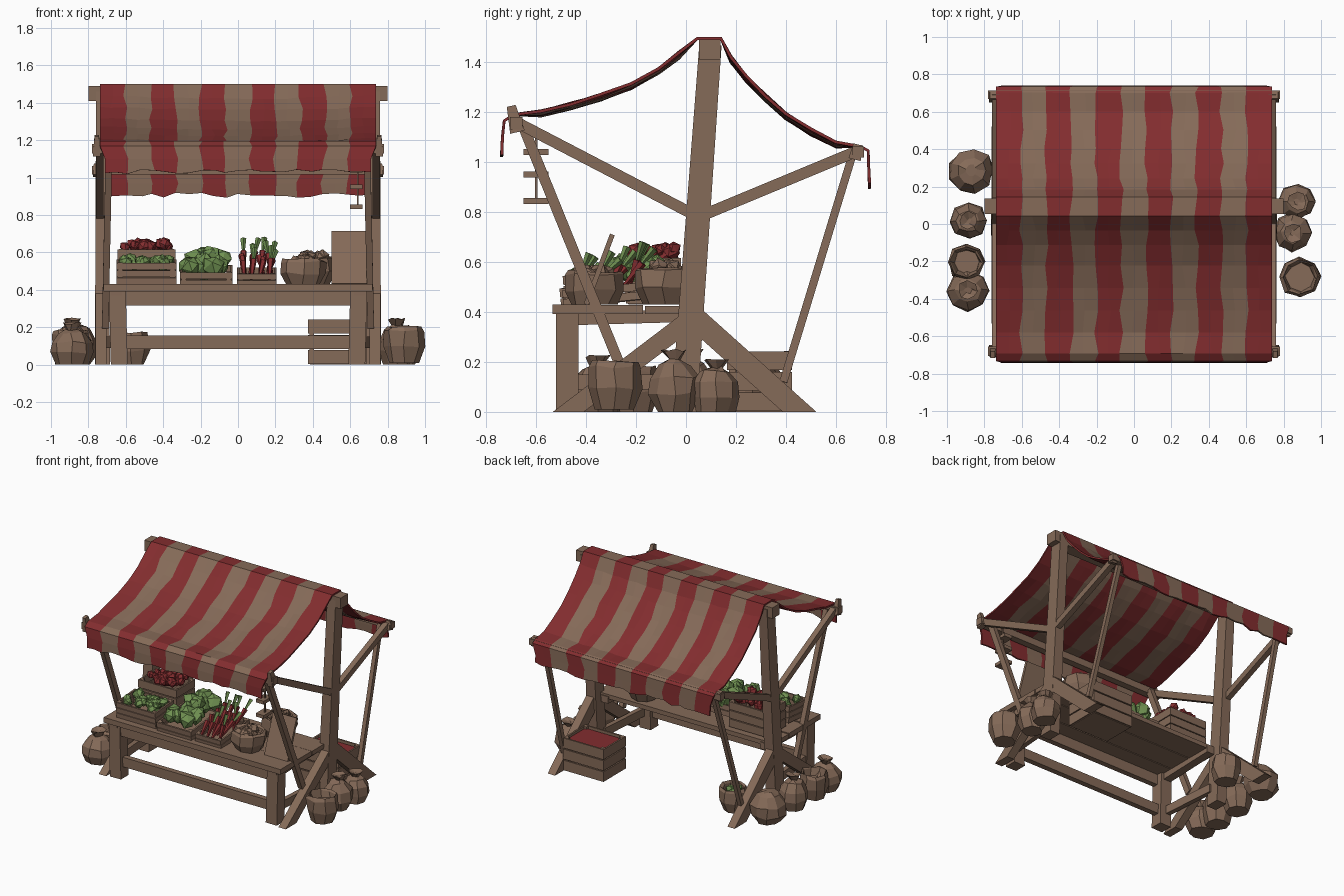
import bpy, bmesh, math, random
from mathutils import Vector, Matrix

if "Cube" in bpy.data.objects:
    bpy.data.objects.remove(bpy.data.objects["Cube"])
random.seed(4)


def material(name, rgb):
    m = bpy.data.materials.new(name)
    m.diffuse_color = (*rgb, 1)
    m.use_nodes = True
    m.node_tree.nodes["Principled BSDF"].inputs["Base Color"].default_value = m.diffuse_color
    return m


BROWN = material("brown", (0.235, 0.145, 0.098))
RED = material("red", (0.225, 0.026, 0.028))
GREEN = material("green", (0.165, 0.29, 0.085))


def finish(name, bm, *mats):
    bmesh.ops.recalc_face_normals(bm, faces=bm.faces)
    me = bpy.data.meshes.new(name)
    bm.to_mesh(me)
    bm.free()
    for m in mats:
        me.materials.append(m)
    ob = bpy.data.objects.new(name, me)
    bpy.context.collection.objects.link(ob)
    return ob


def add_box(bm, c, size, rot=Matrix.Identity(4)):
    bmesh.ops.create_cube(bm, size=1, matrix=Matrix.Translation(c) @ rot @ Matrix.Diagonal((*size, 1)))


def box(name, lo, hi, mat=BROWN):
    bm = bmesh.new()
    lo, hi = Vector(lo), Vector(hi)
    add_box(bm, (lo + hi) / 2, hi - lo)
    return finish(name, bm, mat)


def beam(name, a, b, w, h, taper=1.0):
    """Squared timber from a to b, sawn off at the ground; w is the width along x (or y for lengthwise beams)."""
    a, b = Vector(a), Vector(b)
    d = (b - a).normalized()
    s = Vector((0, 1, 0)) if abs(d.x) > 0.9 else Vector((1, 0, 0))
    s = (s - d * s.dot(d)).normalized()
    t = d.cross(s)
    bm = bmesh.new()
    rings = [[bm.verts.new(p + s * i * w * k / 2 + t * j * h * k / 2)
              for i, j in ((-1, -1), (1, -1), (1, 1), (-1, 1))] for p, k in ((a, 1), (b, taper))]
    for r in rings:
        bm.faces.new(r)
    for i in range(4):
        bm.faces.new((rings[0][i], rings[0][i - 1], rings[1][i - 1], rings[1][i]))
    if min(v.co.z for v in bm.verts) < -1e-4:
        cut = bmesh.ops.bisect_plane(bm, geom=bm.verts[:] + bm.edges[:] + bm.faces[:], plane_co=(0, 0, 0),
                                     plane_no=(0, 0, -1), clear_outer=True)
        bmesh.ops.holes_fill(bm, edges=[e for e in bm.edges if e.is_boundary])
    return finish(name, bm, BROWN)


def lathe(name, c, profile, n=8, jit=0.008):
    """Lumpy low-poly turned shape from (radius, height) pairs."""
    bm = bmesh.new()
    rings = []
    for r, z in profile:
        rings.append([bm.verts.new((c[0] + r * math.cos(2 * math.pi * i / n) + random.uniform(-jit, jit),
                                    c[1] + r * math.sin(2 * math.pi * i / n) + random.uniform(-jit, jit),
                                    c[2] + z + (random.uniform(-jit, jit) if z > 0 else 0))) for i in range(n)])
    for p, q in zip(rings, rings[1:]):
        for i in range(n):
            bm.faces.new((p[i - 1], p[i], q[i], q[i - 1]))
    bm.faces.new(rings[0])
    bm.faces.new(rings[-1])
    return finish(name, bm, BROWN)


def tied_sack(c, r, h):
    lathe("tied_sack", c, [(r * .75, 0), (r, h * .3), (r * .95, h * .55), (r * .6, h * .78),
                           (r * .25, h * .85), (r * .5, h), (r * .15, h * .94)])


def basket(name, c, r, h):
    lathe(name, c, [(r * .75, 0), (r, h * .45), (r, h * .9), (r * .9, h), (r * .78, h * .95), (r * .7, h * .7)])


def heap(name, lo, hi, count, r, mat):
    """Pile of faceted lumps scattered within a box."""
    bm = bmesh.new()
    for i in range(count):
        p = [random.uniform(l, h) for l, h in zip(lo, hi)]
        bmesh.ops.create_icosphere(bm, subdivisions=1, radius=r * random.uniform(.8, 1.15),
                                   matrix=Matrix.Translation(p) @ Matrix.Rotation(random.random() * 6, 4, 'X'))
    for v in bm.verts:
        v.co += Vector([random.uniform(-r, r) * .15 for _ in range(3)])
    finish(name, bm, mat)


def crate(name, c, size, rows=3, tilt=0.0):
    """Slatted open box; c is the centre of its base."""
    bm = bmesh.new()
    x, y, z = size
    add_box(bm, (0, 0, .01), (x - .02, y - .02, .02))
    for sx in (-1, 1):
        for sy in (-1, 1):
            add_box(bm, (sx * (x / 2 - .02), sy * (y / 2 - .02), z / 2), (.025, .025, z * .98))
    for k in range(rows):
        zc, hh = (k + .5) * z / rows, z / rows * .9
        for s in (-1, 1):
            add_box(bm, (0, s * (y / 2 - .006), zc), (x, .012, hh))
            add_box(bm, (s * (x / 2 - .006), 0, zc), (.012, y - .004, hh))
    bm.transform(Matrix.Translation(c) @ Matrix.Rotation(tilt, 4, 'X'))
    finish(name, bm, BROWN)


# Frame: posts, braces and thin struts on both sides
for s in (-1, 1):
    x = s * .725
    beam("main_post", (x, -.01, -.02), (x, .098, 1.47), .08, .105, .85)
    beam("front_foot_brace", (x * 1.01, .03, .38), (x * 1.01, -.51, -.03), .06, .075)
    beam("back_foot_brace", (x * 1.01, .03, .38), (x * 1.01, .51, -.05), .06, .09)
    beam("front_canopy_brace", (x * 1.02, .05, .78), (x * 1.02, -.68, 1.16), .04, .045)
    beam("back_canopy_brace", (x * 1.02, .05, .78), (x * 1.02, .70, 1.05), .04, .045)
    beam("front_strut", (s * .69, -.655, 1.15), (s * .71, -.27, .2), .035, .042)
    beam("back_strut", (s * .69, .67, 1.04), (s * .72, .39, .12), .03, .032)
    # Table legs and end rails
    beam("table_leg", (s * .635, -.475, 0), (s * .645, -.475, .40), .09, .09)
    beam("table_end_rail", (s * .65, -.52, .37), (s * .65, .02, .385), .06, .05)
    beam("table_low_end_rail", (s * .655, -.46, .12), (s * .69, -.02, .12), .035, .06)
    # Worn beam ends at the canopy corners
    beam("front_beam_end", (s * .755, -.675, 1.12), (s * .755, -.70, 1.225), .04, .06, .6)
    beam("back_beam_end", (s * .755, .675, 1.01), (s * .755, .69, 1.07), .04, .05, .8)
beam("ridge_beam", (-.80, .095, 1.45), (.80, .095, 1.45), .085, .08)
beam("front_beam", (-.78, -.68, 1.155), (.78, -.68, 1.155), .05, .05)
beam("back_beam", (-.78, .69, 1.04), (.78, .69, 1.04), .045, .045)

# Table top planks, apron and lower rail
for i in range(3):
    y = -.535 + i * .185
    box("table_plank", (-.72, y, .392), (.72, y + .178, .43 - .003 * i))
box("table_apron", (-.62, -.51, .315), (.62, -.47, .392))
beam("table_low_rail", (-.62, -.475, .12), (.62, -.475, .12), .04, .07)

# Striped canopy: eleven wavy stripes swept along the sagging profile
profile = [(-.738, 1.03), (-.735, 1.10), (-.728, 1.165), (-.69, 1.19), (-.58, 1.205), (-.46, 1.235),
           (-.34, 1.27), (-.22, 1.315), (-.11, 1.375), (-.03, 1.435), (.045, 1.495), (.14, 1.495), (.18, 1.42),
           (.24, 1.345), (.32, 1.265), (.40, 1.195), (.50, 1.13), (.60, 1.08), (.70, 1.062), (.73, 1.045), (.732, .97), (.735, .905)]
bm = bmesh.new()
W, cols = .737, 22
grid = []
for j, (y, z) in enumerate(profile):
    row = []
    hem = j in (0, len(profile) - 1)
    narrow = .965 if abs(y) > .731 else 1
    on_beam = min(abs(y + .71), abs(y - .72), abs(y - .095)) < .06
    for i in range(cols + 1):
        x = (-W + 2 * W * i / cols) * narrow
        u = x / W
        if 0 < i < cols:
            x += random.uniform(-.012, .012)
        sag = 0 if on_beam else .018 * (1 - u * u)
        dz = random.uniform(-.012, .014) if hem else (0 if on_beam else random.uniform(-.004, .004))
        row.append(bm.verts.new((x, y, z - sag + dz)))
    grid.append(row)
for a, b in zip(grid, grid[1:]):
    for i in range(cols):
        f = bm.faces.new((a[i], a[i + 1], b[i + 1], b[i]))
        f.material_index = 1 if (i // 2) % 2 == 0 else 0
canopy = finish("striped_canopy", bm, BROWN, RED)
sol = canopy.modifiers.new("thickness", 'SOLIDIFY')
sol.thickness = .012
sol.offset = 0

# Produce crates on the table
crate("front_left_crate", (-.49, -.375, .435), (.32, .22, .12), 3, .08)
heap("lettuce", (-.61, -.45, .53), (-.37, -.30, .565), 34, .032, GREEN)
crate("back_left_crate", (-.49, -.13, .43), (.31, .22, .19), 3)
heap("red_apples", (-.61, -.21, .62), (-.37, -.05, .65), 38, .032, RED)
crate("cabbage_crate", (-.17, -.30, .435), (.28, .40, .08), 2, .1)
heap("cabbages_front", (-.27, -.46, .50), (-.07, -.30, .54), 11, .055, GREEN)
heap("cabbages_back", (-.27, -.28, .54), (-.07, -.12, .585), 11, .055, GREEN)
crate("carrot_crate", (.10, -.32, .435), (.21, .34, .07), 2, .1)
carrots, leaves = bmesh.new(), bmesh.new()
for i in range(16):
    p = Vector((.03 + .047 * (i % 4), -.44 + .075 * (i // 4), .505 + .014 * (i // 4)))
    r = Matrix.Rotation(random.uniform(-.9, -.3), 4, 'X') @ Matrix.Rotation(random.uniform(-.25, .25), 4, 'Y')
    bmesh.ops.create_cone(carrots, cap_ends=True, segments=5, radius1=.007, radius2=.018, depth=.13,
                          matrix=Matrix.Translation(p) @ r)
    if i % 2 or i > 11:
        bmesh.ops.create_cone(leaves, cap_ends=True, segments=4, radius1=.007, radius2=.016, depth=.08,
                              matrix=Matrix.Translation(p) @ r @ Matrix.Translation((0, 0, .10)))
finish("carrots", carrots, RED)
finish("carrot_leaves", leaves, GREEN)
basket("front_basket", (.35, -.37, .43), .12, .13)
heap("potatoes", (.28, -.43, .53), (.42, -.31, .56), 14, .035, BROWN)
basket("back_basket", (.40, -.09, .43), .12, .15)
heap("onions", (.34, -.14, .56), (.46, -.04, .58), 10, .036, BROWN)
beam("leaning_board", (.595, -.40, .43), (.595, -.295, .71), .19, .02)

# Small tags hung from the front beam
beam("tag_cord", (.64, -.60, 1.13), (.64, -.60, .84), .01, .01)
for z in (.845, .95, 1.04):
    box("hanging_tag", (.60, -.65, z - .012), (.665, -.55, z + .012))

# Crate and basket behind the table
crate("back_crate", (.54, .295, 0), (.33, .26, .245), 3)
box("back_crate_fill", (.39, .185, .18), (.69, .405, .225), RED)
basket("back_left_basket", (-.575, .27, 0), .10, .17)
heap("basket_greens", (-.61, .24, .14), (-.54, .30, .15), 5, .03, GREEN)

# Sacks and baskets on the ground at both sides
tied_sack((.872, .12, 0), .098, .21)
tied_sack((.85, -.045, 0), .10, .245)
basket("right_basket", (.888, -.285, .01), .108, .19)
lathe("large_sack", (-.87, .285, 0), [(.08, 0), (.118, .06), (.12, .13), (.075, .2), (.03, .215)], 9)
tied_sack((-.885, .015, 0), .10, .245)
basket("left_basket", (-.898, -.205, 0), .098, .18)
tied_sack((-.888, -.355, 0), .11, .22)
